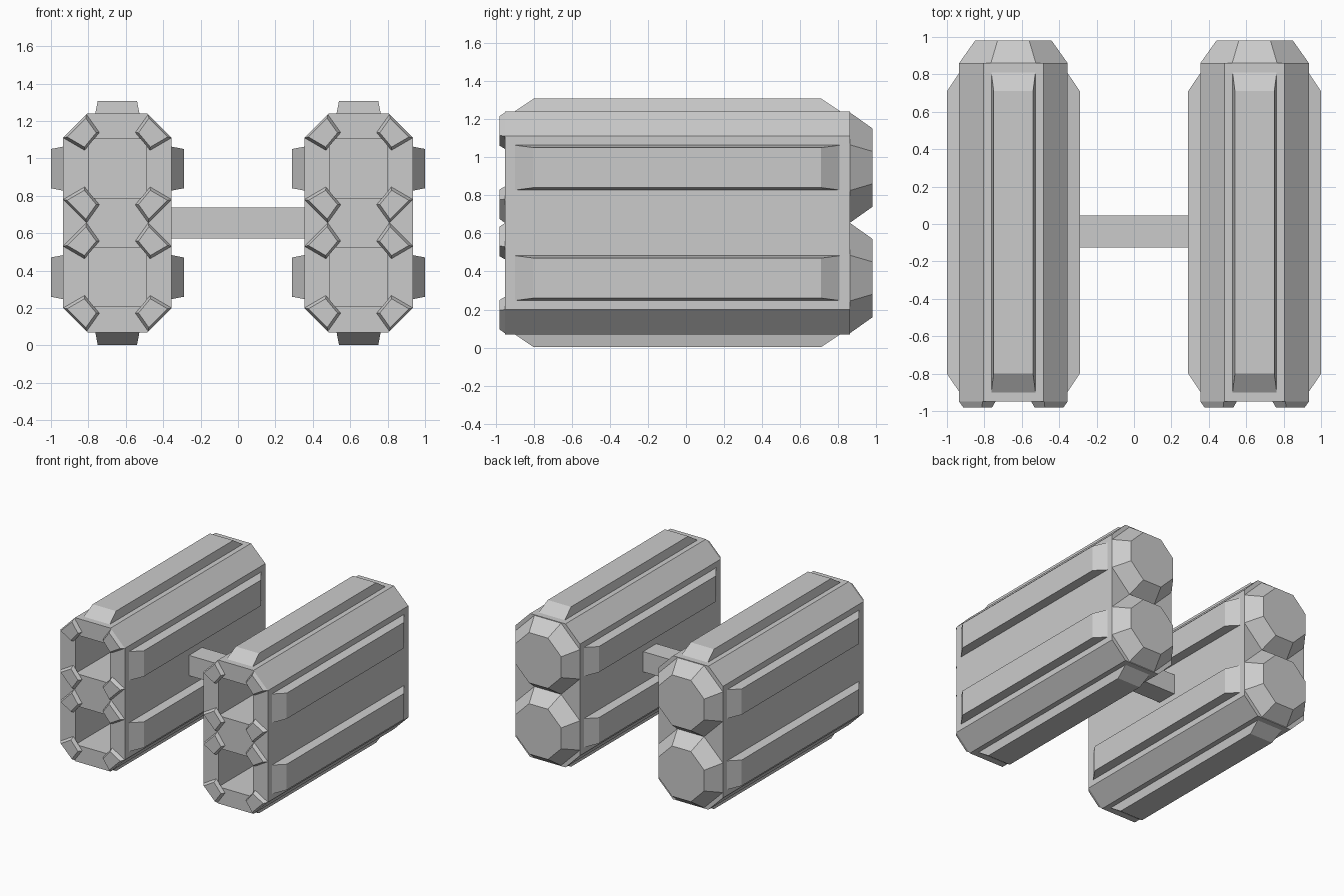
import bpy, bmesh
from math import tan, radians
from mathutils import Vector

if "Cube" in bpy.data.objects:
    bpy.data.objects.remove(bpy.data.objects["Cube"])

POD_X = 0.645            # pod centre offset
HALF = 0.29              # pod half width
TUBES = (0.365, 0.945)   # tube centre heights
MID = 0.655


def loft(name, ring_a, ring_b):
    """Closed solid between two matching rings of 3D points."""
    bm = bmesh.new()
    a = [bm.verts.new(p) for p in ring_a]
    b = [bm.verts.new(p) for p in ring_b]
    n = len(a)
    bm.faces.new(a)
    bm.faces.new(b)
    for i in range(n):
        j = (i + 1) % n
        bm.faces.new((a[i], a[j], b[j], b[i]))
    bmesh.ops.recalc_face_normals(bm, faces=bm.faces)
    me = bpy.data.meshes.new(name)
    bm.to_mesh(me)
    bm.free()
    ob = bpy.data.objects.new(name, me)
    bpy.context.collection.objects.link(ob)
    return ob


def octagon(h, c, half_z=None):
    """Octagon profile in x, z: half width h, straight half edge c."""
    k = half_z if half_z else h
    d = k - (h - c)
    return [(c, k), (h, d), (h, -d), (c, -k), (-c, -k), (-h, -d), (-h, d), (-c, k)]


def rect(w, h):
    return [(w, h), (w, -h), (-w, -h), (-w, h)]


def place(profile, x, y, z):
    return [(x + px, y, z + pz) for px, pz in profile]


def ridge(name, origin, out, across):
    """Tapered rail running along y, raised in direction out."""
    o, out, across = Vector(origin), Vector(out), Vector(across)

    def ring(y0, y1, w, h):
        return [o + out * h + across * s * w + Vector((0, y, 0))
                for s, y in ((-1, y0), (1, y0), (1, y1), (-1, y1))]
    return loft(name, ring(-0.90, 0.81, 0.118, 0), ring(-0.80, 0.71, 0.105, 0.067))


def shrink(profile, f):
    cx = sum(p[0] for p in profile) / len(profile)
    cz = sum(p[1] for p in profile) / len(profile)
    return [(cx + (x - cx) * f, cz + (z - cz) * f) for x, z in profile]


CLAW = [(0.29, 0.165), (0.165, 0.29), (0.096, 0.193), (0.175, 0.098)]

for side, sx in (("left", -1), ("right", 1)):
    x = sx * POD_X

    # pod body with two square launch tubes cut in
    prof = octagon(HALF, 0.16, 0.585)
    body = loft(f"{side}_pod_body", place(prof, x, -0.95, MID), place(prof, x, 0.86, MID))
    for z in TUBES:
        cut = loft("tube_cutter", place(rect(0.155, 0.158), x, -1.1, z),
                   place(rect(0.155, 0.158), x, 0.80, z))
        cut.hide_render = True
        mod = body.modifiers.new("tube", "BOOLEAN")
        mod.object, mod.operation, mod.solver = cut, "DIFFERENCE", "EXACT"
        bpy.context.view_layer.objects.active = body
        bpy.ops.object.modifier_apply(modifier=mod.name)
        bpy.data.objects.remove(cut)

    for row, z in zip(("lower", "upper"), TUBES):
        # tapered octagonal rear cap
        loft(f"{side}_{row}_rear_cap",
             place(octagon(HALF, HALF * tan(radians(22.5))), x, 0.86, z),
             place(octagon(0.205, 0.205 * tan(radians(22.5))), x, 0.98, z))
        # corner claws around each opening
        for a in (-1, 1):
            for b in (-1, 1):
                big = [(a * u, b * v) for u, v in CLAW]
                loft(f"{side}_{row}_claw", place(big, x, -0.95, z),
                     place(shrink(big, 0.8), x, -0.98, z))
        # side rails
        for s in (-1, 1):
            ridge(f"{side}_{row}_side_rail", (x + s * (HALF - 0.002), 0, z), (s, 0, 0), (0, 0, 1))

    # top and bottom rails
    for s in (-1, 1):
        ridge(f"{side}_end_rail", (x, 0, MID + s * 0.585), (0, 0, s), (1, 0, 0))

# crossbar joining the pods
bar = [(0.36, 0.0825), (0.36, -0.0825), (-0.36, -0.0825), (-0.36, 0.0825)]
loft("crossbar", place(bar, 0, -0.125, MID), place(bar, 0, 0.045, MID))
